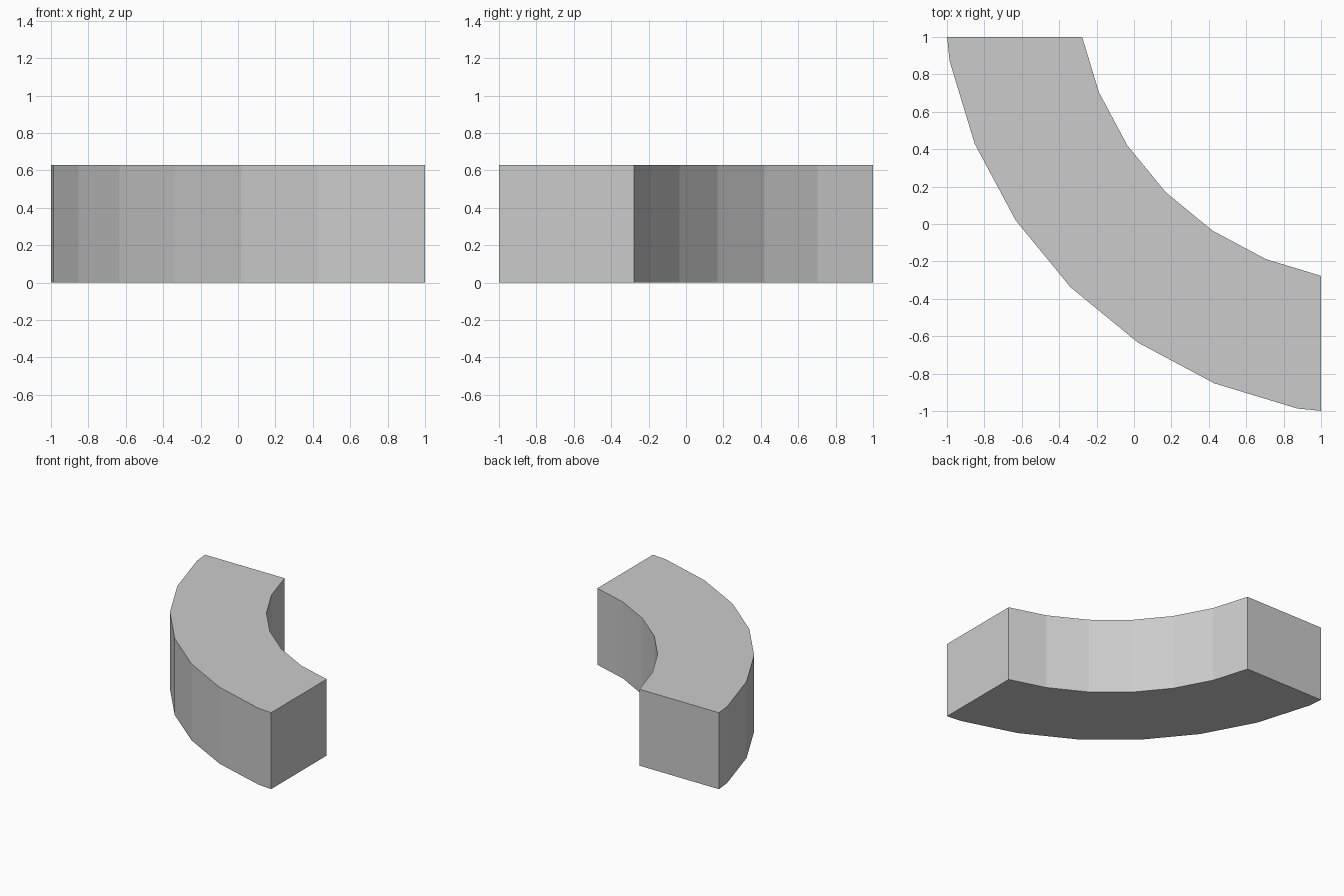
import bpy, bmesh
from math import cos, sin, pi
from mathutils import Vector

if "Cube" in bpy.data.objects:
    bpy.data.objects.remove(bpy.data.objects["Cube"])

CENTRE = 1.335          # arc centre on both x and y
R_OUT, R_IN = 2.367, 1.648
HEIGHT = 0.628
STEP = pi / 16          # 32-sided circle

bm = bmesh.new()


def arc_point(radius, i):
    a = i * STEP
    return bm.verts.new((CENTRE - radius * cos(a), CENTRE - radius * sin(a), 0))


# Flat quarter ring
outer = [arc_point(R_OUT, i) for i in range(9)]
inner = [arc_point(R_IN, i) for i in range(9)]
for i in range(8):
    bm.faces.new((outer[i], outer[i + 1], inner[i + 1], inner[i]))

# Trim the two ends square at x = 1 and y = 1
for normal in (Vector((1, 0, 0)), Vector((0, 1, 0))):
    bmesh.ops.bisect_plane(bm, geom=bm.verts[:] + bm.edges[:] + bm.faces[:],
                           dist=1e-5, plane_co=normal, plane_no=normal,
                           clear_outer=True)

# Merge into one face and raise to a solid block
bmesh.ops.dissolve_faces(bm, faces=bm.faces[:])
top = bmesh.ops.extrude_face_region(bm, geom=bm.faces[:], use_keep_orig=True)
bmesh.ops.translate(bm, vec=(0, 0, HEIGHT),
                    verts=[g for g in top["geom"] if isinstance(g, bmesh.types.BMVert)])
bmesh.ops.recalc_face_normals(bm, faces=bm.faces[:])

mesh = bpy.data.meshes.new("curved_block")
bm.to_mesh(mesh)
bm.free()
bpy.context.collection.objects.link(bpy.data.objects.new("curved_block", mesh))
